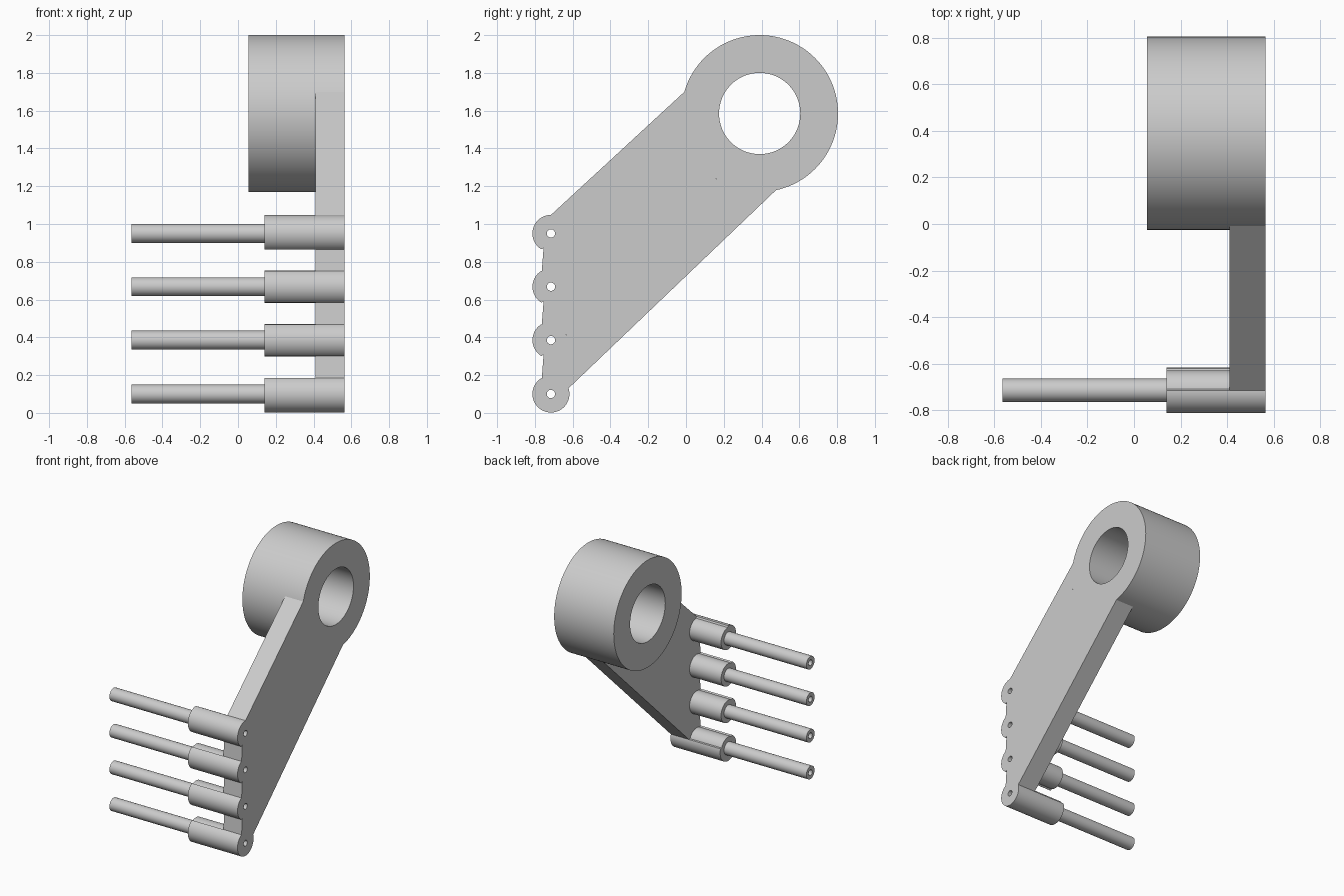
import bpy, bmesh
from math import cos, sin, radians

cube = bpy.data.objects.get("Cube")
if cube:
    bpy.data.objects.remove(cube)

grey = bpy.data.materials.new("plain grey")
grey.use_nodes = True
colour = (0.6, 0.6, 0.6, 1)
grey.diffuse_color = colour
grey.node_tree.nodes["Principled BSDF"].inputs["Base Color"].default_value = colour

OUTER_X = 0.565          # shared flat outer face
HUB, HUB_R, HUB_BORE = (0.39, 1.585), 0.415, 0.215
PIN_Y, BOSS_R, CORE_R, PIN_R, PIN_BORE = -0.715, 0.098, 0.086, 0.05, 0.022
BOSS_Z = [0.1, 0.385, 0.668, 0.95]
# angles over which each boss has its raised outer rim
RIMS = [(121, 378), (121, 239), (121, 239), (90, 239)]


def arc(a0, a1, step=5):
    n = max(1, round(abs(a1 - a0) / step))
    return [a0 + (a1 - a0) * i / n for i in range(n + 1)]


def polar(centre, r, a):
    return (centre[0] + r * cos(radians(a)), centre[1] + r * sin(radians(a)))


def finish(name, bm):
    bmesh.ops.recalc_face_normals(bm, faces=bm.faces)
    mesh = bpy.data.meshes.new(name)
    bm.to_mesh(mesh)
    bm.free()
    mesh.materials.append(grey)
    ob = bpy.data.objects.new(name, mesh)
    bpy.context.collection.objects.link(ob)
    bpy.ops.object.select_all(action='DESELECT')
    ob.select_set(True)
    bpy.context.view_layer.objects.active = ob
    bpy.ops.object.shade_smooth_by_angle(angle=radians(30))


def tube(name, centre, rim, bore, x0, x1):
    """Hollow bar along x; rim is a list of (angle, radius)."""
    bm = bmesh.new()
    loops = []
    for x, inner in ((x0, False), (x1, False), (x1, True), (x0, True)):
        loops.append([bm.verts.new((x, *polar(centre, bore if inner else r, a)))
                      for a, r in rim])
    n = len(rim)
    for k in range(4):
        p, q = loops[k], loops[(k + 1) % 4]
        for i in range(n):
            j = (i + 1) % n
            bm.faces.new((p[i], p[j], q[j], q[i]))
    finish(name, bm)


def circle(r, step=5):
    return [(a, r) for a in range(0, 360, step)]


# Big hollow hub
tube("hub", HUB, circle(HUB_R, 3), HUB_BORE, 0.055, OUTER_X)

# Bosses with partly raised rims, and hollow pins
for i, (z, (a0, a1)) in enumerate(zip(BOSS_Z, RIMS), 1):
    centre = (PIN_Y, z)
    rim = [(a, BOSS_R) for a in arc(a0, a1)]
    rim += [(a, CORE_R) for a in arc(a1 + 4, a0 + 356)]
    tube(f"boss_{i}", centre, rim, PIN_BORE, 0.14, OUTER_X)
    tube(f"pin_{i}", centre, circle(PIN_R, 10), PIN_BORE, -0.565, 0.14)

# Slanted arm plate, its outline fitted round the bosses and the hub
outline = []
for z, (a0, a1) in zip(BOSS_Z, RIMS):
    outline += [polar((PIN_Y, z), CORE_R, a) for a in arc(a1 - 356, a0 + 4 if a0 > 90 else a0)]
outline.append((PIN_Y, BOSS_Z[-1] + BOSS_R))
outline += [polar(HUB, HUB_R, a) for a in arc(164, 282, 3)]
outline.append(polar((PIN_Y, BOSS_Z[0]), BOSS_R, 18))
bm = bmesh.new()
face = bm.faces.new([bm.verts.new((0.41, y, z)) for y, z in outline])
result = bmesh.ops.extrude_face_region(bm, geom=[face])
moved = [v for v in result["geom"] if isinstance(v, bmesh.types.BMVert)]
bmesh.ops.translate(bm, verts=moved, vec=(OUTER_X - 0.41, 0, 0))
finish("arm_plate", bm)
